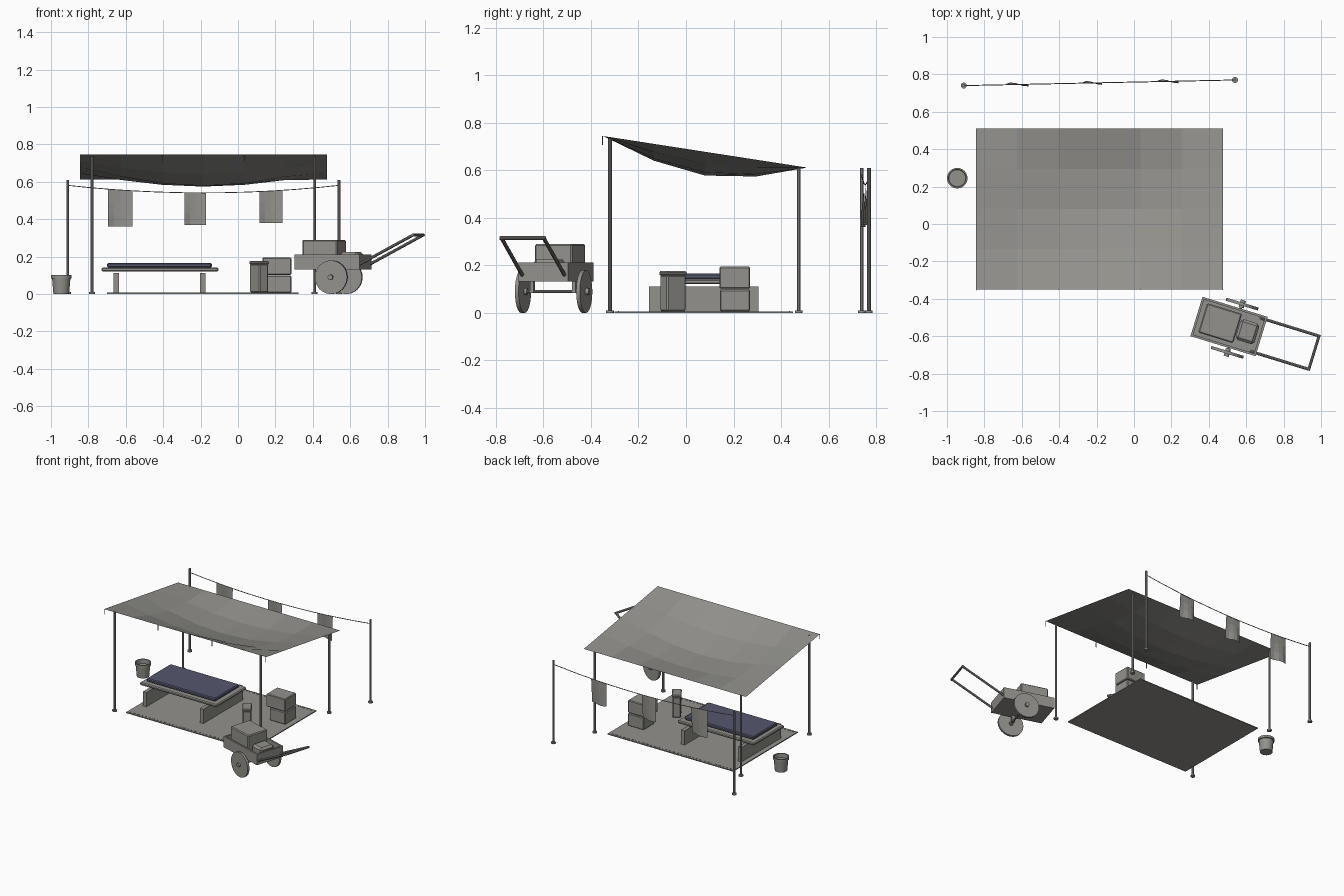
import bpy, bmesh, math
from mathutils import Matrix, Vector

if "Cube" in bpy.data.objects:
    bpy.data.objects.remove(bpy.data.objects["Cube"])


def material(name, rgb):
    m = bpy.data.materials.new(name)
    m.diffuse_color = (*rgb, 1)
    m.use_nodes = True
    m.node_tree.nodes["Principled BSDF"].inputs["Base Color"].default_value = m.diffuse_color
    return m


GREY = material("weathered_grey", (0.29, 0.285, 0.265))
BLUE = material("faded_blue", (0.09, 0.097, 0.155))
I = Matrix.Identity(4)


def finish(name, bm, mat=GREY, frame=I, smooth=False):
    bm.transform(frame)
    bmesh.ops.recalc_face_normals(bm, faces=bm.faces)
    me = bpy.data.meshes.new(name)
    bm.to_mesh(me)
    bm.free()
    me.materials.append(mat)
    ob = bpy.data.objects.new(name, me)
    bpy.context.collection.objects.link(ob)
    if smooth:
        bpy.context.view_layer.objects.active = ob
        ob.select_set(True)
        bpy.ops.object.shade_smooth_by_angle(angle=math.radians(35))
        ob.select_set(False)
    return ob


def box(name, x, y, z, mat=GREY, frame=I, bevel=0.0):
    """Box from (min, max) pairs, optionally with bevelled edges."""
    bm = bmesh.new()
    bmesh.ops.create_cube(bm, size=1)
    for v in bm.verts:
        v.co = [r[0] + (c + 0.5) * (r[1] - r[0]) for c, r in zip(v.co, (x, y, z))]
    if bevel:
        bmesh.ops.bevel(bm, geom=bm.edges[:], offset=bevel, segments=1, affect='EDGES')
    return finish(name, bm, mat, frame)


def rod(name, a, b, r, sides=10, frame=I):
    """Round bar between two points."""
    a, b = Vector(a), Vector(b)
    d = b - a
    bm = bmesh.new()
    rot = Vector((0, 0, 1)).rotation_difference(d).to_matrix().to_4x4()
    bmesh.ops.create_cone(bm, cap_ends=True, segments=sides, radius1=r, radius2=r,
                          depth=d.length, matrix=Matrix.Translation((a + b) / 2) @ rot)
    return finish(name, bm, GREY, frame, smooth=True)


def lathe(name, profile, centre, sides=24):
    """Spin an (r, z) profile about the vertical axis."""
    bm = bmesh.new()
    vs = [bm.verts.new((r, 0, z)) for r, z in profile]
    es = [bm.edges.new(p) for p in zip(vs, vs[1:])]
    bmesh.ops.spin(bm, geom=vs + es, cent=(0, 0, 0), axis=(0, 0, 1),
                   angle=math.tau, steps=sides, use_duplicate=False)
    bmesh.ops.remove_doubles(bm, verts=bm.verts, dist=1e-4)
    return finish(name, bm, GREY, Matrix.Translation(centre), smooth=True)


def sheet(name, nu, nv, point):
    """Cloth sheet whose points come from a function of u, v in 0..1."""
    bm = bmesh.new()
    g = [[bm.verts.new(point(i / nu, j / nv)) for j in range(nv + 1)] for i in range(nu + 1)]
    for i in range(nu):
        for j in range(nv):
            bm.faces.new((g[i][j], g[i + 1][j], g[i + 1][j + 1], g[i][j + 1]))
    return finish(name, bm)


def post(name, x, y, top):
    rod(name, (x, y, 0), (x, y, top), 0.008)
    rod(name + "_foot", (x, y, 0), (x, y, 0.01), 0.016, 12)


# Sagging canopy with short ties along its front edge
sheet("canopy", 6, 4, lambda u, v: (
    -0.845 + 1.32 * u, -0.35 + 0.86 * v,
    0.745 - 0.133 * v - 0.1 * math.sin(math.pi * u) * math.sin(math.pi * v)))
for i in range(4):
    x = -0.843 + 0.4387 * i
    rod("canopy_tie", (x, -0.352, 0.708), (x, -0.352, 0.745), 0.0025, 6)
for x in (-0.78, 0.41):
    post("front_pole", x, -0.32, 0.735)
    post("back_pole", x, 0.475, 0.61)

# Ground mat with stitched edges
box("ground_mat", (-0.70, 0.323), (-0.30, 0.45), (0, 0.007))
for y in (-0.285, 0.435):
    for i in range(32):
        x = -0.68 + i * 0.031
        box("mat_stitch", (x, x + 0.016), (y - 0.002, y + 0.002), (0.006, 0.009))

# Low bed on two boards
for x in (-0.665, -0.202):
    box("bed_support", (x, x + 0.028), (-0.155, 0.305), (0.005, 0.112))
box("bed_frame", (-0.73, -0.105), (-0.10, 0.25), (0.121, 0.142), bevel=0.006)
box("bed_mattress", (-0.70, -0.14), (-0.065, 0.215), (0.142, 0.166), BLUE, bevel=0.006)

# Stacked crates
box("lower_crate", (0.155, 0.285), (0.143, 0.27), (0.007, 0.098), bevel=0.005)
box("upper_crate", (0.13, 0.285), (0.141, 0.27), (0.102, 0.195), bevel=0.005)

# Water canister, turned
can = Matrix.Translation((0.113, -0.055, 0)) @ Matrix.Rotation(math.radians(34), 4, 'Z')
box("canister_body", (-0.029, 0.029), (-0.048, 0.048), (0.007, 0.16), frame=can, bevel=0.006)
box("canister_lid", (-0.032, 0.032), (-0.051, 0.051), (0.158, 0.176), frame=can, bevel=0.005)

# Bucket
lathe("bucket", [(0, 0), (0.042, 0), (0.049, 0.082), (0.055, 0.084), (0.055, 0.101),
                 (0.047, 0.101), (0.045, 0.07), (0, 0.07)], (-0.945, 0.245, 0))


# Clothesline: posts, sagging rope and hanging cloths
def line_y(x):
    return 0.74 + 0.0207 * (x + 0.91)


def line_z(x):
    return 0.541 + 0.04 * ((x + 0.185) / 0.725) ** 2


for x in (-0.91, 0.54):
    post("line_post", x, line_y(x), 0.61)
xs = [-0.91 + 1.45 * i / 12 for i in range(13)]
for a, b in zip(xs, xs[1:]):
    rod("rope", (a, line_y(a), line_z(a)), (b, line_y(b), line_z(b)), 0.0025, 6)
for x0, w, low in ((-0.695, 0.13, 0.362), (-0.285, 0.115, 0.37), (0.115, 0.122, 0.38)):
    def cloth(u, v, x0=x0, w=w, low=low):
        x = x0 + w * u
        top = line_z(x)
        return (x, line_y(x) + 0.012 * v * math.sin(math.tau * u * 0.8),
                top + (low - top) * v)
    sheet("hanging_cloth", 4, 3, cloth)

# Hand cart, in its own turned frame
cart = Matrix.Translation((0.508, -0.548, 0)) @ Matrix.Rotation(math.radians(-17.1), 4, 'Z')
L, W = 0.182, 0.11
box("cart_floor", (-L, L), (-W, W), (0.132, 0.15), frame=cart)
for s in (-1, 1):
    y = sorted((s * W, s * (W - 0.012)))
    box("cart_side", (-L, L), y, (0.132, 0.212), frame=cart)
    x = sorted((s * L, s * (L - 0.012)))
    box("cart_end", x, (-W + 0.012, W - 0.012), (0.132, 0.212), frame=cart)
    rod("cart_wheel", (0.032, s * 0.127, 0.09), (0.032, s * 0.143, 0.09), 0.09, 24, cart)
    rod("wheel_hub", (0.032, s * 0.115, 0.09), (0.032, s * 0.157, 0.09), 0.014, 12, cart)
    rod("cart_handle", (0.14, s * 0.093, 0.14), (0.475, s * 0.093, 0.315), 0.008, 10, cart)
    box("axle_bracket", (0.022, 0.042), sorted((s * 0.085, s * 0.1)), (0.085, 0.135), frame=cart)
rod("handle_grip", (0.475, -0.1, 0.315), (0.475, 0.1, 0.315), 0.008, 10, cart)
rod("cart_axle", (0.032, -0.13, 0.09), (0.032, 0.13, 0.09), 0.007, 10, cart)
box("cart_crate", (-0.148, 0.047), (-0.079, 0.085), (0.15, 0.29), frame=cart, bevel=0.006)
box("cart_bundle", (0.05, 0.155), (-0.055, 0.06), (0.15, 0.226), frame=cart, bevel=0.014)
